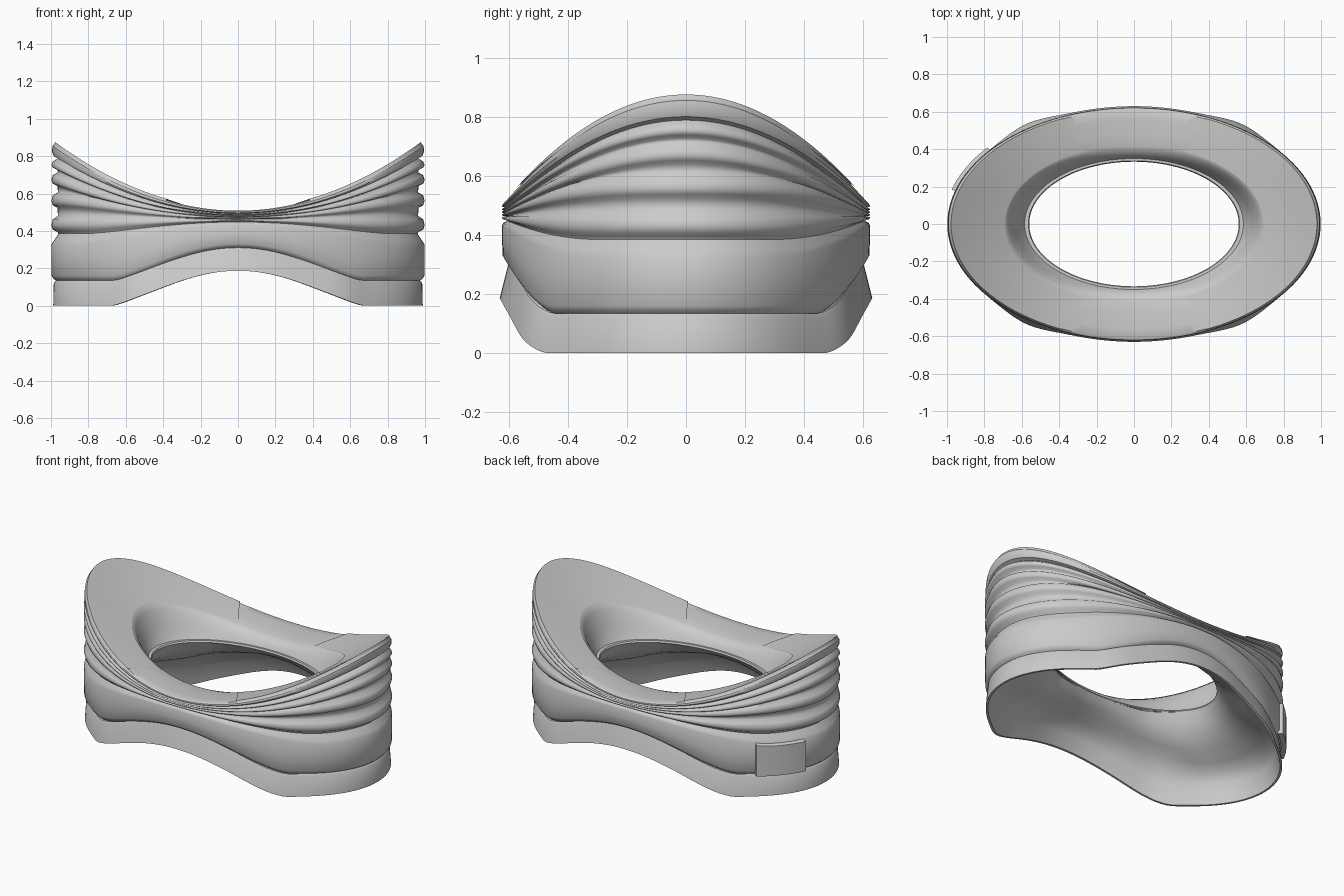
import bpy, bmesh, math

N = 160


def weight(kind, u):
    """0 at the middle of the long sides, 1 at the far ends."""
    if kind == 'arch':
        return 1 - max(0, 1 - (u / 0.68) ** 2) ** 1.5
    if kind == 'wide':
        return 1 - max(0, 1 - (u / 0.85) ** 2) ** 1.5
    if kind == 'mid':
        return 1 - max(0, 1 - u * u) ** 1.5
    return u * u


def point(t, row, bulge):
    a, b, ze, zc, kind = row
    c, s = math.cos(t), math.sin(t)
    u = abs(c)
    k = 1 + bulge * math.exp(-((u - 0.56) / 0.14) ** 2)
    return (a * c * k, b * s * k, zc + (ze - zc) * weight(kind, u))


def loft(name, rows, bulge=0.0, closed=False, arc=None, steps=N, angle=35):
    """Skin oval rings (half length, half width, end z, middle z, curve kind)."""
    bm = bmesh.new()
    t0, t1 = arc or (0, 2 * math.pi)
    count = steps + 1 if arc else steps
    rings = [[bm.verts.new(point(t0 + (t1 - t0) * i / steps, r, bulge)) for i in range(count)]
             for r in rows]
    pairs = list(zip(rings, rings[1:]))
    if closed:
        pairs.append((rings[-1], rings[0]))
    for p, q in pairs:
        for i in range(steps):
            j = (i + 1) % count
            bm.faces.new((p[i], p[j], q[j], q[i]))
    if arc and closed:
        bm.faces.new([r[0] for r in rings])
        bm.faces.new([r[-1] for r in rings])
    bmesh.ops.recalc_face_normals(bm, faces=bm.faces)
    me = bpy.data.meshes.new(name)
    bm.to_mesh(me)
    bm.free()
    ob = bpy.data.objects.new(name, me)
    bpy.context.collection.objects.link(ob)
    bpy.ops.object.select_all(action='DESELECT')
    ob.select_set(True)
    bpy.context.view_layer.objects.active = ob
    bpy.ops.object.shade_smooth_by_angle(angle=math.radians(angle))
    return ob


# Base skirt with the arched lower edge
loft('base_skirt', [
    (0.972, 0.597, 0.135, 0.312, 'arch'),
    (0.985, 0.602, 0.12, 0.298, 'arch'),
    (0.988, 0.63, 0.00, 0.187, 'arch')], bulge=0.03, angle=70)

# Inner bowl from the lower edge up to the opening
loft('inner_bowl', [
    (0.988, 0.63, 0.00, 0.187, 'arch'),
    (0.975, 0.615, 0.00, 0.187, 'arch'),
    (0.955, 0.58, 0.12, 0.27, 'arch'),
    (0.92, 0.55, 0.175, 0.305, 'arch'),
    (0.85, 0.50, 0.21, 0.33, 'wide'),
    (0.75, 0.44, 0.255, 0.355, 'wide'),
    (0.66, 0.385, 0.31, 0.38, 'wide'),
    (0.60, 0.355, 0.37, 0.40, 'mid'),
    (0.565, 0.336, 0.425, 0.425, 'mid')], bulge=0.03, angle=60)

# Broad lower band
loft('lower_band', [
    (0.972, 0.597, 0.133, 0.31, 'arch'),
    (0.985, 0.61, 0.143, 0.318, 'arch'),
    (0.997, 0.62, 0.16, 0.33, 'arch'),
    (0.997, 0.622, 0.25, 0.38, 'arch'),
    (0.997, 0.622, 0.328, 0.432, 'wide'),
    (0.985, 0.618, 0.347, 0.441, 'wide'),
    (0.960, 0.604, 0.385, 0.448, 'wide')], angle=60)

# Stacked upper bands that pinch together at the middle, joined by soft grooves
bands = [(0.402, 0.468, 0.452, 0.462, 'wide'), (0.532, 0.595, 0.464, 0.472, 'mid'),
         (0.648, 0.702, 0.474, 0.481, 'dip'), (0.735, 0.775, 0.483, 0.490, 'dip')]
rows = [(0.960, 0.604, 0.385, 0.448, 'wide')]
for e0, e1, c0, c1, kind in bands:
    h, g = e1 - e0, c1 - c0
    rows += [(0.965, 0.607, e0 - 0.008, c0 - 0.001, kind),
             (0.99, 0.619, e0 + 0.08 * h, c0 + 0.08 * g, kind),
             (0.998, 0.623, e0 + 0.45 * h, c0 + 0.45 * g, kind),
             (0.99, 0.619, e0 + 0.92 * h, c0 + 0.92 * g, kind),
             (0.963, 0.605, e1 + 0.012, c1 + 0.001, kind)]
rows.append((0.955, 0.60, 0.795, 0.494, 'dip'))
loft('upper_bands', rows, angle=100)

# Saddle roof, stepping down to the rim of the opening
loft('saddle_roof', [
    (0.95, 0.598, 0.782, 0.492, 'dip'),
    (0.985, 0.618, 0.80, 0.494, 'dip'),
    (0.995, 0.622, 0.825, 0.497, 'dip'),
    (0.992, 0.62, 0.855, 0.503, 'dip'),
    (0.975, 0.61, 0.870, 0.508, 'dip'),
    (0.90, 0.56, 0.81, 0.508, 'dip'),
    (0.79, 0.485, 0.73, 0.505, 'dip'),
    (0.69, 0.42, 0.67, 0.50, 'dip'),
    (0.665, 0.40, 0.63, 0.495, 'dip'),
    (0.63, 0.375, 0.53, 0.48, 'dip'),
    (0.60, 0.36, 0.465, 0.46, 'dip'),
    (0.585, 0.35, 0.44, 0.44, 'dip'),
    (0.565, 0.338, 0.44, 0.44, 'dip'),
    (0.56, 0.333, 0.43, 0.43, 'dip'),
    (0.565, 0.336, 0.425, 0.425, 'dip')])

# Raised roof sheets over both ends
for side, mid in (('right', 0), ('left', math.pi)):
    loft(f'roof_sheet_{side}', [
        (0.99, 0.622, 0.85, 0.508, 'dip'),
        (0.978, 0.612, 0.875, 0.517, 'dip'),
        (0.90, 0.56, 0.815, 0.515, 'dip'),
        (0.79, 0.485, 0.735, 0.512, 'dip'),
        (0.69, 0.42, 0.673, 0.503, 'dip')], arc=(mid - 1.17, mid + 1.17), steps=60)

# Single raised wall panel at the back left
loft('wall_panel', [
    (0.985, 0.612, 0.135, 0.33, 'arch'), (1.018, 0.642, 0.135, 0.33, 'arch'),
    (1.018, 0.642, 0.325, 0.432, 'wide'), (0.985, 0.612, 0.335, 0.435, 'wide')],
    closed=True, arc=(math.pi - 0.69, math.pi - 0.29), steps=12)
